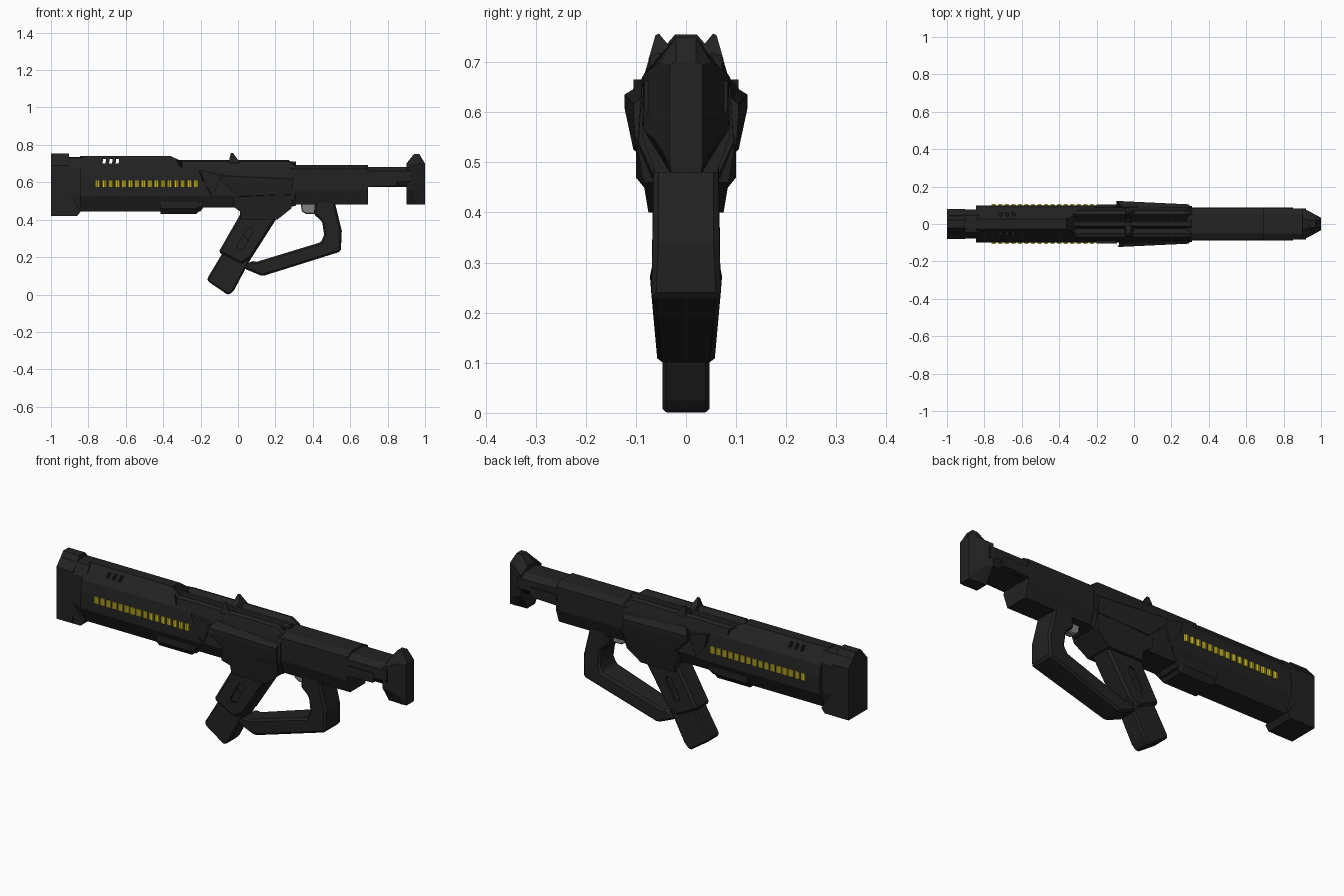
import bpy, bmesh


def material(name, rgb):
    m = bpy.data.materials.new(name)
    m.diffuse_color = (*rgb, 1)
    return m


DARK = material("dark_polymer", (0.016, 0.016, 0.017))
YELLOW = material("yellow_cells", (0.6, 0.5, 0.02))
STEEL = material("trigger_steel", (0.22, 0.22, 0.22))


def finish(name, bm, mat=DARK, bevel=0):
    bmesh.ops.recalc_face_normals(bm, faces=bm.faces[:])
    me = bpy.data.meshes.new(name)
    bm.to_mesh(me)
    bm.free()
    ob = bpy.data.objects.new(name, me)
    bpy.context.collection.objects.link(ob)
    if mat:
        me.materials.append(mat)
    if bevel:
        b = ob.modifiers.new("Bevel", "BEVEL")
        b.width, b.segments = bevel, 1
        b.limit_method, b.angle_limit = "ANGLE", 0.6
    return ob


def skin(bm, rings):
    """Join equal-length closed rings and cap both ends."""
    vs = [[bm.verts.new(p) for p in r] for r in rings]
    n = len(vs[0])
    for a, b in zip(vs, vs[1:]):
        for i in range(n):
            j = (i + 1) % n
            bm.faces.new((a[i], a[j], b[j], b[i]))
    bm.faces.new(vs[0])
    bm.faces.new(vs[-1])


def loft(name, *stations, bevel=0):
    """Stations along x: (x or list of x, half section as (y, z) from top to bottom)."""
    rings = []
    for x, half in stations:
        xs = x if isinstance(x, list) else [x] * len(half)
        right = [(a, y, z) for a, (y, z) in zip(xs, half)]
        rings.append(right + [(a, -y, z) for a, y, z in reversed(right) if y > 0])
    bm = bmesh.new()
    skin(bm, rings)
    return finish(name, bm, bevel=bevel)


def prism(name, pts, w, mat=DARK, bevel=0):
    """Side outline (x, z) extruded across the width; a third value overrides the half width."""
    bm = bmesh.new()
    skin(bm, [[(p[0], s * (p[2] if len(p) > 2 else w), p[1]) for p in pts] for s in (-1, 1)])
    return finish(name, bm, mat, bevel)


def cut(target, cutter):
    cutter.hide_render = True
    cutter.display_type = "WIRE"
    m = target.modifiers.new("Cut", "BOOLEAN")
    m.operation, m.object, m.solver = "DIFFERENCE", cutter, "EXACT"


# rear end block: body, raised cap and foot
end = [(0.022, 0.735), (0.045, 0.73), (0.078, 0.68), (0.078, 0.53), (0.06, 0.445)]
loft("rear_block", (-0.99, end), (-0.83, end))
cap = [(0.022, 0.755), (0.035, 0.74), (0.079, 0.69), (0.079, 0.50), (0.079, 0.42)]
cap2 = [(0.022, 0.755), (0.035, 0.74), (0.079, 0.69), (0.079, 0.53), (0.079, 0.52)]
loft("rear_cap", (-1.0, cap), (-0.905, cap), (-0.904, cap2))
prism("rear_foot", [(-0.98, 0.42), (-0.86, 0.42), (-0.84, 0.445), (-0.905, 0.53), (-0.98, 0.53)], 0.078)

# rear shroud with a diagonal front edge
sh = [(0.028, 0.74), (0.088, 0.67), (0.1, 0.61), (0.1, 0.525), (0.062, 0.445)]
shroud = loft("rear_shroud", (-0.845, sh), ([-0.36, -0.21, -0.19, -0.14, -0.2], sh))

# three vent slots right through the ridge
for i, x in enumerate((-0.715, -0.68, -0.645)):
    cut(shroud, prism("vent_cutter_%d" % i, [(x - 0.009, 0.70), (x + 0.007, 0.70),
                                             (x + 0.009, 0.724), (x - 0.007, 0.724)], 0.2, None))

# lower shell beneath the shroud
low = [(0.085, 0.50), (0.085, 0.46), (0.06, 0.43)]
loft("lower_shell", (-0.415, low), (-0.225, low), (-0.19, [(0.085, 0.50), (0.08, 0.475), (0.06, 0.465)]))

# yellow energy cells down both sides
for s, side in ((-1, "right"), (1, "left")):
    bm = bmesh.new()
    for i in range(16):
        r = bmesh.ops.create_cone(bm, cap_ends=True, segments=10, radius1=0.0172, radius2=0.0172, depth=0.036)
        bmesh.ops.translate(bm, verts=r["verts"], vec=(-0.75 + i * 0.035, s * 0.0905, 0.592))
    finish("energy_cells_" + side, bm, YELLOW)

# central receiver with a channelled top
core = [(0.018, 0.705), (0.024, 0.69), (0.052, 0.72), (0.072, 0.712), (0.088, 0.66), (0.098, 0.53), (0.07, 0.465)]
front = [(0.018, 0.695), (0.024, 0.68), (0.052, 0.69), (0.072, 0.685), (0.088, 0.65), (0.095, 0.54), (0.065, 0.475)]
loft("receiver", ([-0.33, -0.33, -0.33, -0.3, -0.3, -0.3, -0.3], core), (0.27, core), (0.31, front))
spine = [(0.01, 0.712), (0.02, 0.70), (0.02, 0.67)]
loft("top_spine", (-0.33, spine), (0.31, spine))

# flared side armour
wedge = [(0.09, 0.665), (0.107, 0.645), (0.123, 0.635), (0.123, 0.61), (0.105, 0.525), (0.08, 0.51)]
wedge2 = [(0.088, 0.635), (0.094, 0.625), (0.105, 0.617), (0.105, 0.595), (0.1, 0.535), (0.08, 0.53)]
loft("side_armour", ([-0.06, -0.08, -0.085, -0.095, 0.0, 0.0], wedge), (0.295, wedge2))
prism("side_diamond", [(-0.2, 0.665), (-0.09, 0.64), (-0.13, 0.535), (-0.18, 0.59)], 0.105)

# twin-horned sight
loft("sight",
     ([-0.045, -0.045, -0.038, -0.038, -0.05, -0.05],
      [(0.008, 0.712), (0.03, 0.728), (0.054, 0.757), (0.061, 0.754), (0.075, 0.705), (0.06, 0.68)]),
     ([-0.015, -0.015, -0.028, -0.028, 0.012, 0.012],
      [(0.008, 0.712), (0.03, 0.728), (0.054, 0.757), (0.061, 0.754), (0.075, 0.705), (0.06, 0.68)]))

# front barrel housing, neck, side lug and flared muzzle
bar = [(0.05, 0.692), (0.085, 0.672), (0.088, 0.555), (0.062, 0.48)]
loft("barrel_housing", (0.28, bar), (0.695, bar))
neck = [(0.05, 0.682), (0.083, 0.66), (0.083, 0.605), (0.06, 0.575)]
loft("barrel_neck", (0.68, neck), (0.92, neck))
prism("neck_lug", [(0.69, 0.575), (0.845, 0.58), (0.85, 0.62), (0.84, 0.63), (0.69, 0.63)], 0.088)
loft("muzzle",
     (0.9, [(0.03, 0.70), (0.085, 0.675), (0.085, 0.565), (0.033, 0.482)]),
     (0.94, [(0.02, 0.75), (0.066, 0.69), (0.066, 0.55), (0.033, 0.482)]),
     (0.97, [(0.02, 0.75), (0.05, 0.70), (0.05, 0.53), (0.033, 0.48)]),
     (1.0, [(0.02, 0.70), (0.033, 0.695), (0.033, 0.50), (0.03, 0.48)]))

# grip collar, grip with recessed slot, and magazine
prism("grip_collar", [(-0.025, 0.54), (-0.025, 0.47), (0.01, 0.445, 0.08), (0.015, 0.40, 0.075),
                      (0.21, 0.40, 0.075), (0.285, 0.46, 0.085), (0.30, 0.55)], 0.1)
grip = prism("grip", [(0.03, 0.46), (-0.105, 0.225), (0.02, 0.162), (0.075, 0.20), (0.215, 0.42), (0.23, 0.46)],
             0.058, bevel=0.012)
for s, side in ((-1, "right"), (1, "left")):
    slot = prism("slot_cutter_" + side, [(0.0, 0.24), (-0.003, 0.265), (0.045, 0.35), (0.07, 0.358),
                                         (0.082, 0.335), (0.03, 0.247)], 0.03, None)
    slot.location.y = s * 0.075
    cut(grip, slot)
prism("magazine", [(0.0, 0.36), (-0.165, 0.085), (-0.16, 0.07), (-0.06, 0.002), (-0.045, 0.0),
                   (-0.02, 0.025), (0.10, 0.25)], 0.047, bevel=0.008)

# trigger guard hoop and trigger
prism("trigger_guard", [(0.525, 0.55), (0.52, 0.485), (0.555, 0.34), (0.55, 0.23, 0.07), (0.13, 0.098, 0.057),
                        (0.03, 0.14, 0.057), (0.07, 0.18, 0.057), (0.1, 0.175, 0.057), (0.445, 0.28, 0.07),
                        (0.46, 0.32), (0.45, 0.39), (0.405, 0.43), (0.42, 0.55)], 0.065, bevel=0.01)
prism("trigger", [(0.335, 0.50), (0.34, 0.445), (0.365, 0.43), (0.42, 0.43), (0.42, 0.50)], 0.02, STEEL, 0.005)
